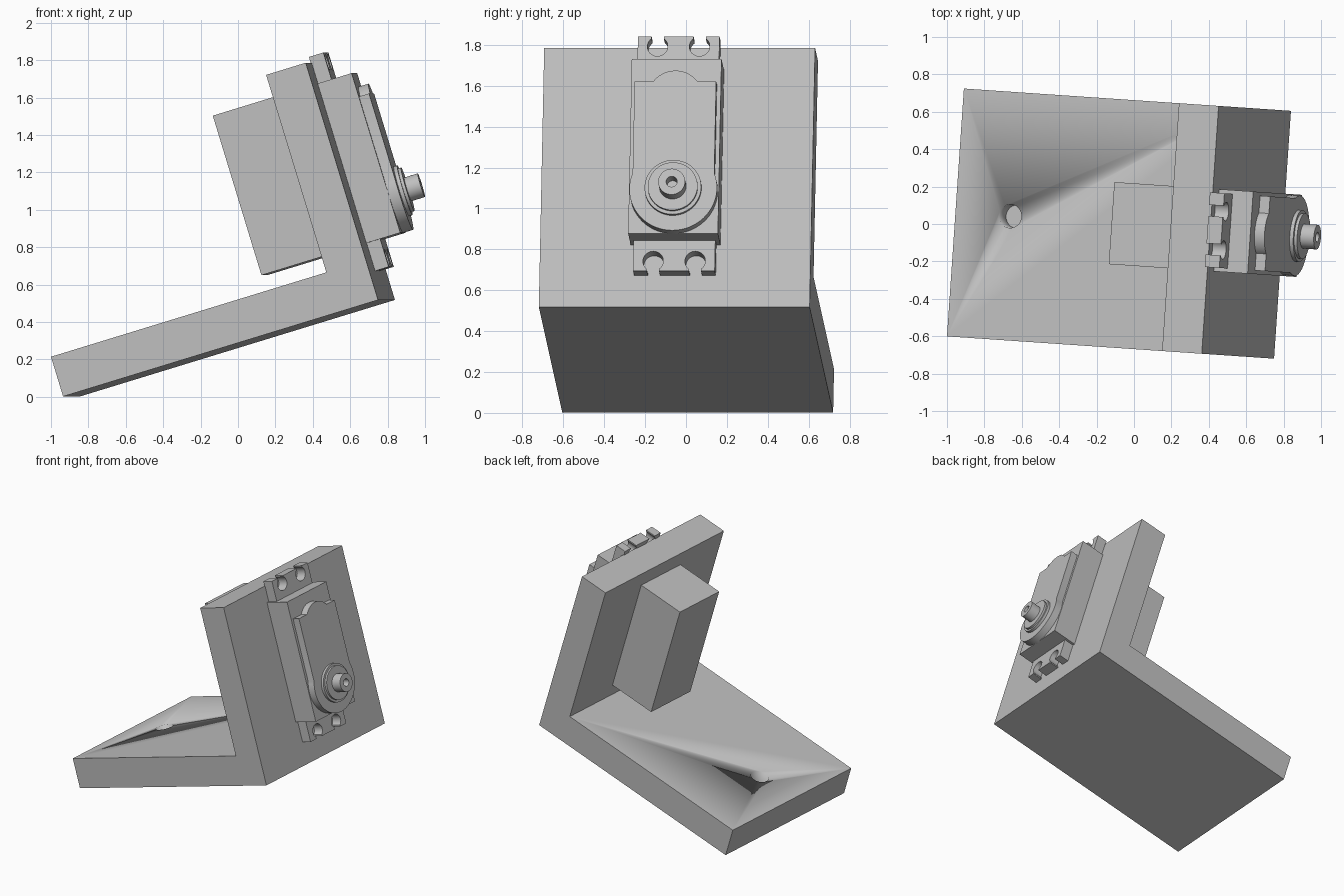
import bpy, bmesh
from math import radians, sin, cos, pi
from mathutils import Matrix, Vector

if "Cube" in bpy.data.objects:
    bpy.data.objects.remove(bpy.data.objects["Cube"], do_unlink=True)

gray = bpy.data.materials.new("light_gray")
gray.use_nodes = True
COLOUR = (0.52, 0.52, 0.52, 1)
gray.diffuse_color = COLOUR
gray.node_tree.nodes["Principled BSDF"].inputs["Base Color"].default_value = COLOUR

# Tilted frame of the assembly: x out of the wall, y across, z up the wall
FRAME = (Matrix.Translation((0.794, -0.0575, 0.518))
         @ Matrix.Rotation(radians(-3.9), 4, 'Z')
         @ Matrix.Rotation(radians(-17), 4, 'Y'))

LENGTH, WIDTH, HEIGHT, THICK = 1.765, 1.328, 1.326, 0.222
SHAFT_Z = 0.532


def finish(name, bm):
    """Turn a bmesh into a placed, shaded object."""
    bmesh.ops.recalc_face_normals(bm, faces=bm.faces)
    mesh = bpy.data.meshes.new(name)
    bm.to_mesh(mesh)
    bm.free()
    mesh.materials.append(gray)
    obj = bpy.data.objects.new(name, mesh)
    bpy.context.collection.objects.link(obj)
    obj.matrix_world = FRAME
    bpy.ops.object.select_all(action='DESELECT')
    obj.select_set(True)
    bpy.context.view_layer.objects.active = obj
    bpy.ops.object.shade_smooth_by_angle(angle=radians(30))
    return obj


def extrude(name, points, along):
    """Extrude a closed 3D outline along a vector."""
    bm = bmesh.new()
    face = bm.faces.new([bm.verts.new(p) for p in points])
    geom = bmesh.ops.extrude_face_region(bm, geom=[face], use_keep_orig=True)["geom"]
    verts = [g for g in geom if isinstance(g, bmesh.types.BMVert)]
    bmesh.ops.translate(bm, verts=verts, vec=along)
    return finish(name, bm)


def plate(name, outline, x0, x1):
    """Extrude a (y, z) outline outward from x0 to x1."""
    return extrude(name, [(x0, y, z) for y, z in outline], Vector((x1 - x0, 0, 0)))


def arc(cy, cz, r, start, end, steps=24):
    angles = [radians(start + (end - start) * i / steps) for i in range(steps + 1)]
    return [(cy + r * cos(a), cz + r * sin(a)) for a in angles]


def lathe(name, profile, steps=48):
    """Spin an (x, radius) profile about the output axis."""
    bm = bmesh.new()
    verts = [bm.verts.new((x, r, SHAFT_Z)) for x, r in profile]
    edges = [bm.edges.new(pair) for pair in zip(verts, verts[1:])]
    bmesh.ops.spin(bm, geom=verts + edges, cent=(0, 0, SHAFT_Z), axis=(1, 0, 0),
                   angle=2 * pi, steps=steps, use_merge=False)
    bmesh.ops.remove_doubles(bm, verts=bm.verts, dist=0.0005)
    return finish(name, bm)


# L-shaped bracket
profile = [(0, 0), (0, HEIGHT), (-THICK, HEIGHT), (-THICK, THICK),
           (-LENGTH, THICK), (-LENGTH, 0)]
bracket = extrude("bracket", [(x, -WIDTH / 2, z) for x, z in profile],
                  Vector((0, WIDTH, 0)))

# Blind mounting hole in the base
drill = extrude("hole_cutter", [(x, y, THICK - 0.13) for x, y in
                                arc(-1.458, 0, 0.063, 0, 350, 35)], Vector((0, 0, 0.3)))
drill.hide_render = True
cut = bracket.modifiers.new("hole", 'BOOLEAN')
cut.operation, cut.solver, cut.object = 'DIFFERENCE', 'EXACT', drill
bpy.context.view_layer.objects.active = bracket
bpy.ops.object.modifier_apply(modifier=cut.name)
bpy.data.objects.remove(drill, do_unlink=True)

# Motor case passing through the wall
LOW, HIGH, HALF = 0.318, 1.21, 0.22
plate("motor_case", [(-HALF, LOW), (HALF, LOW), (HALF, HIGH), (-HALF, HIGH)], -0.588, 0.19)

# Mounting flange with two open keyholes at each end
F_LOW, F_HIGH, F_HALF = 0.162, 1.36, 0.2
end = [(-F_HALF, F_LOW)]
for c in (-0.103, 0.103):
    end += [(c - 0.03, F_LOW)]
    end += arc(c, F_LOW + 0.05, 0.05, 233, -53)
    end += [(c + 0.03, F_LOW)]
end += [(F_HALF, F_LOW)]
plate("mounting_flange", end + [(-y, F_LOW + F_HIGH - z) for y, z in end], -0.005, 0.076)

# Raised gear cover: round end, straight sides, domed tab on top
cover = arc(0, SHAFT_Z, 0.215, 158.5, 381.5, 40)
cover += [(0.2, 1.079)] + arc(0, 1.0, 0.134, 36, 144) + [(-0.2, 1.079)]
plate("gear_cover", cover, 0.18, 0.246)

# Stepped collar and hollow output shaft
lathe("shaft_collar", [(0.24, 0), (0.24, 0.139), (0.266, 0.139), (0.266, 0.122),
                       (0.282, 0.122), (0.282, 0)])
lathe("output_shaft", [(0.27, 0), (0.27, 0.066), (0.358, 0.066), (0.358, 0.027),
                       (0.285, 0.027), (0.285, 0)])
